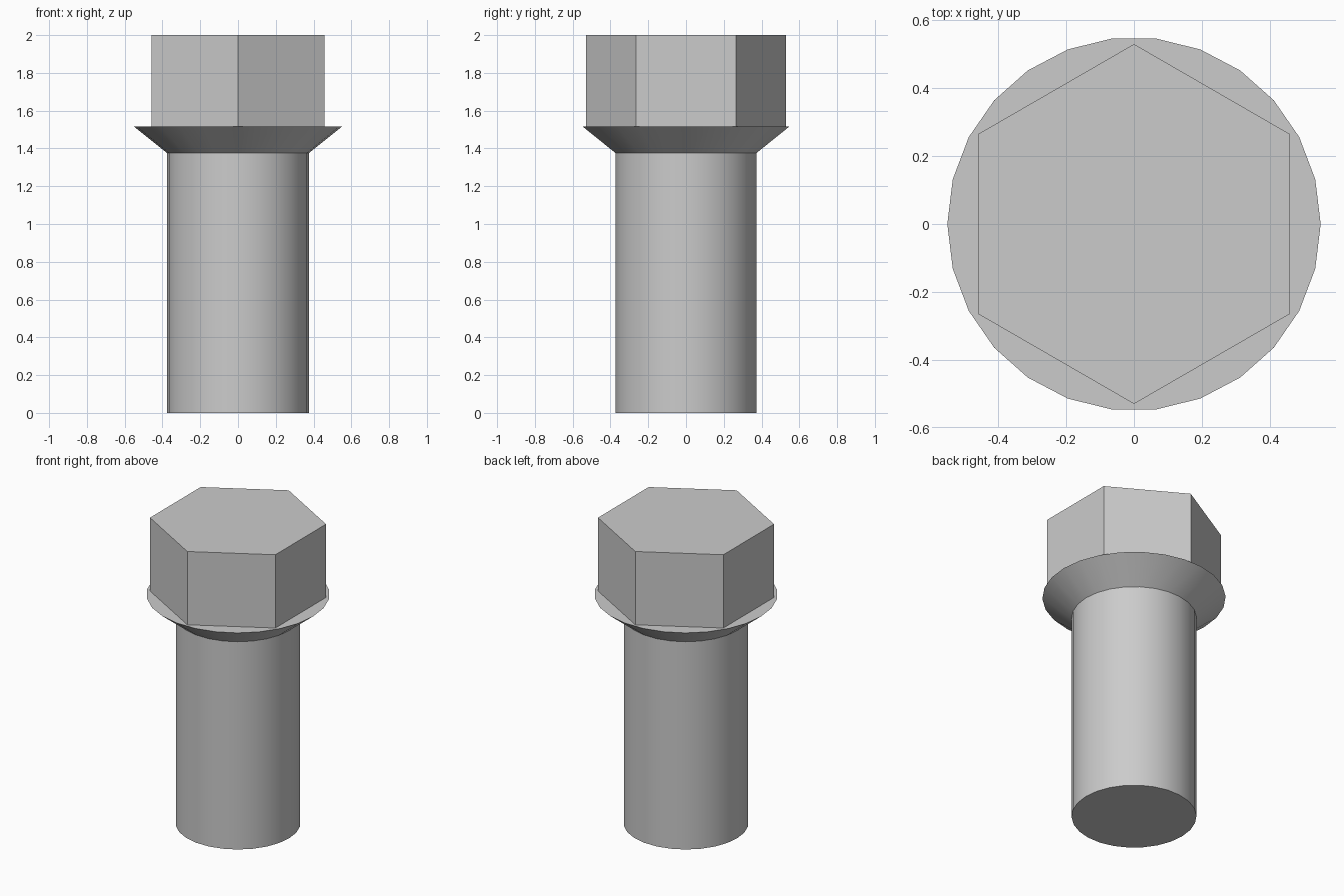
import bpy
import bmesh
from math import cos, sin, tau, radians

default_cube = bpy.data.objects.get("Cube")
if default_cube:
    bpy.data.objects.remove(default_cube, do_unlink=True)

SIDES = 26
SHANK_R, COLLAR_R, HEAD_R = 0.375, 0.55, 0.53
COLLAR_Z, HEAD_Z, TOP_Z = 1.375, 1.515, 2.0

steel = bpy.data.materials.new("light_grey_steel")
steel.use_nodes = True
grey = (0.6, 0.6, 0.6, 1)
steel.diffuse_color = grey
steel.node_tree.nodes["Principled BSDF"].inputs["Base Color"].default_value = grey


def frustum(name, sides, bottom, top, start=0, cap_bottom=False, cap_top=False):
    """Regular prism or cone section between two (radius, z) rings."""
    bm = bmesh.new()
    rings = []
    for r, z in (bottom, top):
        angles = [start + tau * i / sides for i in range(sides)]
        rings.append([bm.verts.new((r * cos(a), r * sin(a), z)) for a in angles])
    low, high = rings
    for i in range(sides):
        j = (i + 1) % sides
        bm.faces.new((low[i], low[j], high[j], high[i]))
    if cap_bottom:
        bm.faces.new(low[::-1])
    if cap_top:
        bm.faces.new(high)
    mesh = bpy.data.meshes.new(name)
    bm.to_mesh(mesh)
    bm.free()
    mesh.materials.append(steel)
    obj = bpy.data.objects.new(name, mesh)
    bpy.context.collection.objects.link(obj)
    return obj


# Round shank, open where it meets the collar
shank = frustum("shank", SIDES, (SHANK_R, 0), (SHANK_R, COLLAR_Z), cap_bottom=True)

# Conical seat flaring out to a flat top
collar = frustum("conical_collar", SIDES, (SHANK_R, COLLAR_Z), (COLLAR_R, HEAD_Z), cap_top=True)

# Hexagonal head with corners pointing front and back
head = frustum("hex_head", 6, (HEAD_R, HEAD_Z), (HEAD_R, TOP_Z), start=tau / 4, cap_top=True)

# Smooth round sides, crisp rims
bpy.ops.object.select_all(action="DESELECT")
for obj in (shank, collar):
    obj.select_set(True)
bpy.context.view_layer.objects.active = shank
bpy.ops.object.shade_smooth_by_angle(angle=radians(30))
